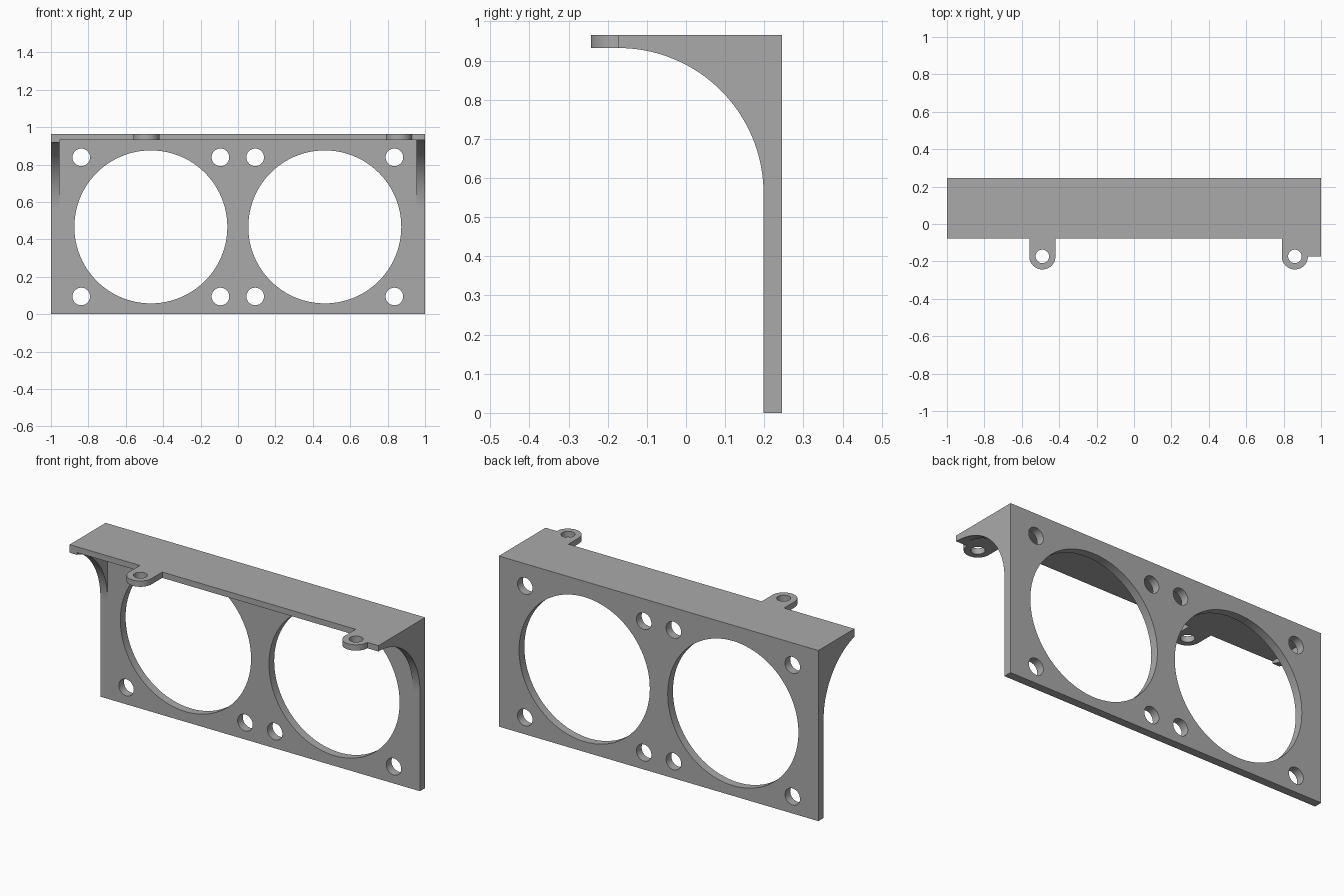
import bpy, bmesh
from math import sin, cos, pi, radians

if "Cube" in bpy.data.objects:
    bpy.data.objects.remove(bpy.data.objects["Cube"])

grey = bpy.data.materials.new("plain grey")
grey.use_nodes = True
colour = (0.4, 0.4, 0.4, 1)
grey.diffuse_color = colour
grey.node_tree.nodes["Principled BSDF"].inputs["Base Color"].default_value = colour


def arc(cu, cv, r, start, end, n):
    steps = [radians(start + (end - start) * i / n) for i in range(n + 1)]
    return [(cu + r * cos(a), cv + r * sin(a)) for a in steps]


def circle(cu, cv, r, n=64):
    return arc(cu, cv, r, 0, 360, n)[:-1]


def prism(name, loops, place, low, high):
    """Fill an outline with holes and extrude it from low to high."""
    bm = bmesh.new()
    edges = []
    for loop in loops:
        vs = [bm.verts.new(place(u, v, low)) for u, v in loop]
        edges += [bm.edges.new((a, b)) for a, b in zip(vs, vs[1:] + vs[:1])]
    bmesh.ops.triangle_fill(bm, edges=edges, use_beauty=True)
    cap = bmesh.ops.extrude_face_region(bm, geom=bm.faces[:], use_keep_orig=True)
    shift = [b - a for a, b in zip(place(0, 0, low), place(0, 0, high))]
    moved = [g for g in cap["geom"] if isinstance(g, bmesh.types.BMVert)]
    bmesh.ops.translate(bm, verts=moved, vec=shift)
    bmesh.ops.recalc_face_normals(bm, faces=bm.faces[:])
    mesh = bpy.data.meshes.new(name)
    bm.to_mesh(mesh)
    bm.free()
    mesh.materials.append(grey)
    obj = bpy.data.objects.new(name, mesh)
    bpy.context.collection.objects.link(obj)
    bpy.ops.object.select_all(action="DESELECT")
    obj.select_set(True)
    bpy.context.view_layer.objects.active = obj
    bpy.ops.object.shade_smooth_by_angle(angle=radians(30))
    return obj


def along_x(u, v, w):
    return (w, u, v)


def along_y(u, v, w):
    return (u, w, v)


def along_z(u, v, w):
    return (u, v, w)


back, face, front, tip = 0.245, 0.198, -0.077, -0.173
top, under, mid_z = 0.965, 0.932, 0.467

# Upright panel with two large openings and their screw holes
loops = [[(-1, 0), (1, 0), (1, top), (-1, top)]]
for cx in (-0.466, 0.464):
    loops.append(circle(cx, mid_z, 0.409, 96))
    for sx in (-1, 1):
        for sz in (-1, 1):
            loops.append(circle(cx + sx * 0.372, mid_z + sz * 0.372, 0.047, 40))
prism("fan_panel", loops, along_y, face, back)

# Top shelf with two rounded screw ears and a longer right-hand corner
ear_r, ears = 0.07, (-0.49, 0.86)
outline = [(-1, face), (-1, front)]
for cx in ears:
    outline += [(cx - ear_r, front)] + arc(cx, tip, ear_r, 180, 360, 32)
    if cx < 0:
        outline.append((cx + ear_r, front))
outline += [(1, tip), (1, face)]
holes = [circle(cx, tip, 0.036, 40) for cx in ears]
prism("top_shelf", [outline] + holes, along_z, under, top)

# Curved end gussets, the short one cut off at the shelf edge
radius = face - tip
for name, x0, x1, edge in (("short_gusset", -1, -0.955, front),
                           ("long_gusset", 0.955, 1, tip)):
    curve = [p for p in arc(tip, under - radius, radius, 0, 90, 48) if p[0] > edge + 0.001]
    rise = (radius ** 2 - (edge - tip) ** 2) ** 0.5
    end = [(edge, under - radius + rise)] if edge > tip else []
    prism(name, [curve + end + [(edge, under), (face, under)]], along_x, x0, x1)
